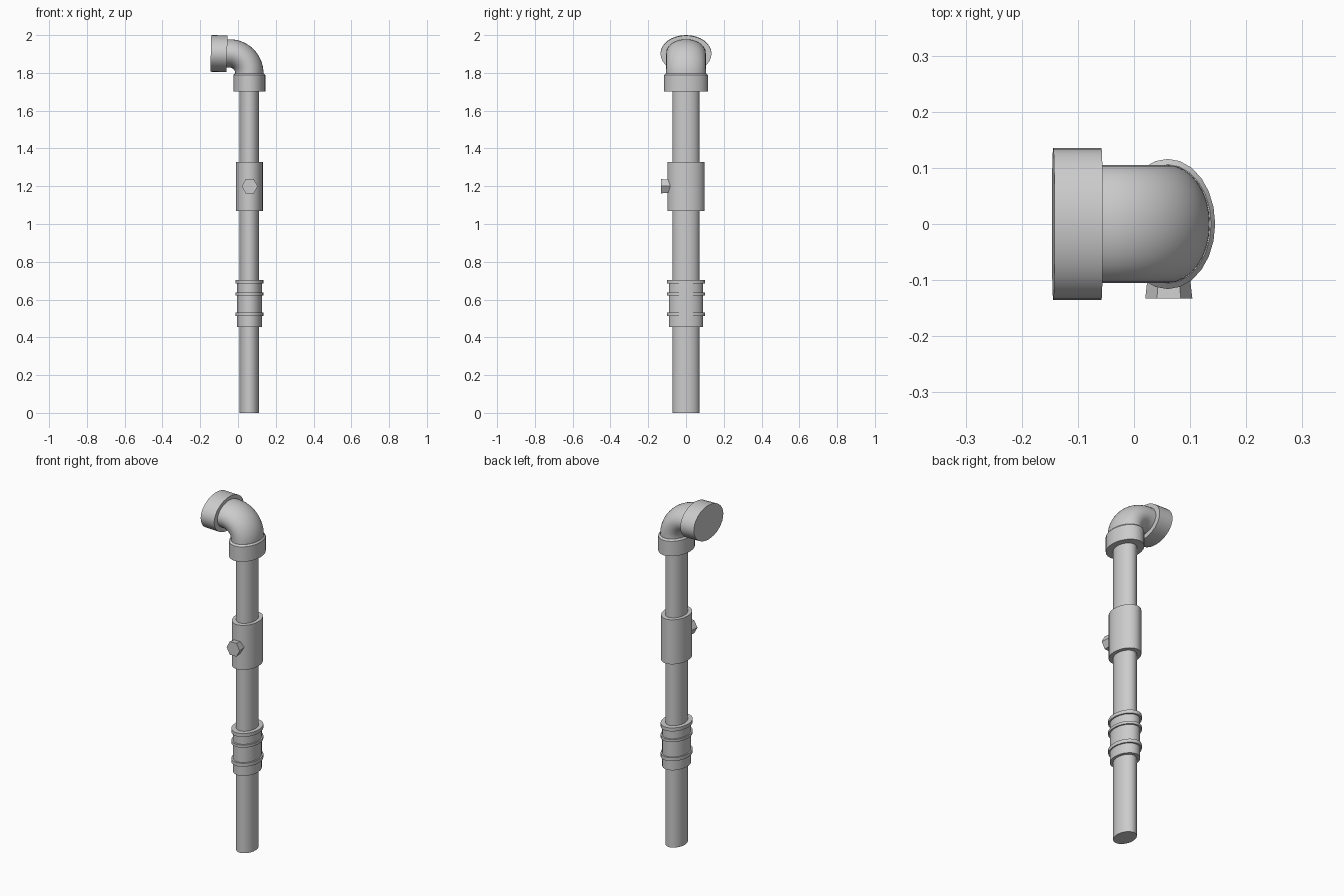
import bpy, bmesh
from math import sin, cos, pi, radians
from mathutils import Matrix, Vector

if "Cube" in bpy.data.objects:
    bpy.data.objects.remove(bpy.data.objects["Cube"])

CX = 0.06       # pipe axis in x
FLAT = 0.73     # x radius / y radius: every round section is oval


def skin(name, rings):
    """Closed tube through a list of equal-length point rings."""
    bm = bmesh.new()
    loops = [[bm.verts.new(p) for p in ring] for ring in rings]
    n = len(loops[0])
    for a, b in zip(loops, loops[1:]):
        for i in range(n):
            bm.faces.new((a[i], a[(i + 1) % n], b[(i + 1) % n], b[i]))
    bm.faces.new(loops[0][::-1])
    bm.faces.new(loops[-1])
    bmesh.ops.recalc_face_normals(bm, faces=bm.faces)
    mesh = bpy.data.meshes.new(name)
    bm.to_mesh(mesh)
    bm.free()
    obj = bpy.data.objects.new(name, mesh)
    bpy.context.collection.objects.link(obj)
    bpy.ops.object.select_all(action='DESELECT')
    obj.select_set(True)
    bpy.context.view_layer.objects.active = obj
    bpy.ops.object.shade_smooth_by_angle(angle=radians(30))
    return obj


def upright(name, profile, n=32):
    """Oval turned part on the pipe axis; profile = (y radius, z)."""
    return skin(name, [[(CX + r * FLAT * cos(2 * pi * i / n), r * sin(2 * pi * i / n), z)
                        for i in range(n)] for r, z in profile])


# Straight pipe
upright("pipe", [(0.071, 0), (0.071, 1.75)])

# Lower coupling with three raised bands
w, b = 0.091, 0.101
upright("ribbed_coupling", [(w, 0.455), (w, 0.512), (b, 0.512), (b, 0.532), (w, 0.532),
                            (w, 0.622), (b, 0.622), (b, 0.637), (w, 0.637),
                            (w, 0.684), (b, 0.684), (b, 0.704), (0.071, 0.704)])

# Middle sleeve
upright("sleeve", [(0.098, 1.07), (0.098, 1.327)])

# Hexagonal plug on the front of the sleeve
skin("hex_plug", [[(CX + 0.002 + r * cos(i * pi / 3), y, 1.2 + r * 1.05 * sin(i * pi / 3))
                   for i in range(6)] for r, y in ((0.036, -0.08), (0.042, -0.133))])

# Collar under the elbow
upright("elbow_collar", [(0.116, 1.702), (0.116, 1.788), (0.106, 1.797)], 24)

# Elbow: short straight ends joined by a quarter bend
R, T, W, BX, BZ = 0.105, 0.075, 0.105, -0.045, 1.798


def elbow_ring(a, shift=(0, 0, 0), n=32):
    ring = []
    for i in range(n):
        t = 2 * pi * i / n
        d = R + T * cos(t)
        ring.append(Vector((BX + d * cos(a), W * sin(t), BZ + d * sin(a))) + Vector(shift))
    return ring


bend = [elbow_ring(pi / 2 * k / 16) for k in range(17)]
skin("elbow", [elbow_ring(0, (0, 0, -0.03))] + bend + [elbow_ring(pi / 2, (-0.04, 0, 0))])

# End cap, tipped slightly upward
cap = skin("end_cap", [[(x, 0.135 * cos(2 * pi * i / 32), 0.097 * sin(2 * pi * i / 32))
                        for i in range(32)] for x in (-0.043, 0.043)])
cap.matrix_world = Matrix.Translation((-0.101, 0, 1.902)) @ Matrix.Rotation(radians(1.5), 4, 'Y')
